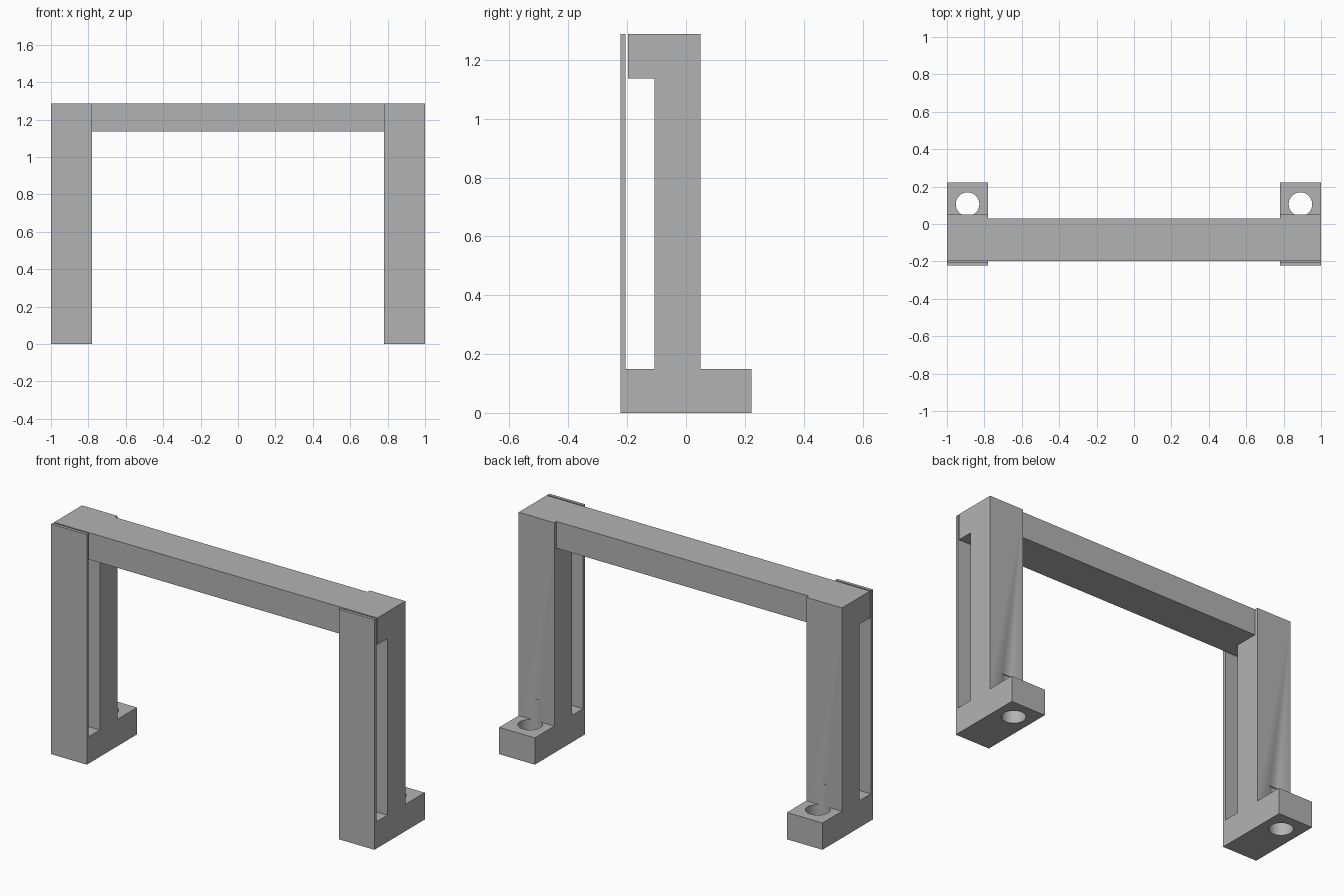
import bpy
import bmesh
from mathutils import Matrix, Vector

if "Cube" in bpy.data.objects:
    bpy.data.objects.remove(bpy.data.objects["Cube"])

# Main sizes
INNER, OUTER = 0.78, 1.0
TOP, ARM_LOW, FOOT_TOP = 1.287, 1.137, 0.15
FRONT, BACK = -0.222, 0.222
ARM_FRONT, POST_FRONT, POST_BACK = -0.197, -0.107, 0.05

grey = bpy.data.materials.new("plain grey")
grey.use_nodes = True
colour = (0.45, 0.45, 0.45, 1)
grey.diffuse_color = colour
grey.node_tree.nodes["Principled BSDF"].inputs["Base Color"].default_value = colour


def add_object(name, bm):
    bmesh.ops.recalc_face_normals(bm, faces=bm.faces)
    mesh = bpy.data.meshes.new(name)
    bm.to_mesh(mesh)
    bm.free()
    mesh.materials.append(grey)
    obj = bpy.data.objects.new(name, mesh)
    bpy.context.collection.objects.link(obj)
    return obj


def extrude_profile(name, profile, x0, x1):
    """Extrude a (y, z) outline along x."""
    bm = bmesh.new()
    face = bm.faces.new([bm.verts.new((x0, y, z)) for y, z in profile])
    geom = bmesh.ops.extrude_face_region(bm, geom=[face])["geom"]
    verts = [v for v in geom if isinstance(v, bmesh.types.BMVert)]
    bmesh.ops.translate(bm, verts=verts, vec=Vector((x1 - x0, 0, 0)))
    return add_object(name, bm)


# Leg outline: foot, post, top arm and thin front strip
LEG = [
    (FRONT, 0), (BACK, 0), (BACK, FOOT_TOP), (POST_BACK, FOOT_TOP),
    (POST_BACK, TOP), (ARM_FRONT, TOP), (ARM_FRONT, ARM_LOW),
    (POST_FRONT, ARM_LOW), (POST_FRONT, FOOT_TOP), (-0.205, FOOT_TOP),
    (-0.205, TOP), (FRONT, TOP),
]


def add_leg(name, side):
    leg = extrude_profile(name, LEG, side * INNER, side * OUTER)

    # Screw hole through the foot, grazing the back of the post
    bm = bmesh.new()
    bmesh.ops.create_cone(
        bm, cap_ends=True, segments=48, radius1=0.063, radius2=0.063, depth=0.37,
        matrix=Matrix.Translation((side * 0.89, 0.106, 0.085)))
    cutter = add_object("hole_cutter", bm)
    cutter.hide_render = True

    cut = leg.modifiers.new("hole", "BOOLEAN")
    cut.operation = "DIFFERENCE"
    cut.solver = "EXACT"
    cut.object = cutter
    bpy.ops.object.select_all(action="DESELECT")
    bpy.context.view_layer.objects.active = leg
    leg.select_set(True)
    bpy.ops.object.modifier_apply(modifier=cut.name)
    bpy.data.objects.remove(cutter)
    bpy.ops.object.shade_smooth_by_angle()


add_leg("left_leg", 1)
add_leg("right_leg", -1)

# Crossbar between the legs
extrude_profile(
    "crossbar",
    [(ARM_FRONT, ARM_LOW), (0.03, ARM_LOW), (0.03, TOP), (ARM_FRONT, TOP)],
    -INNER, INNER)
